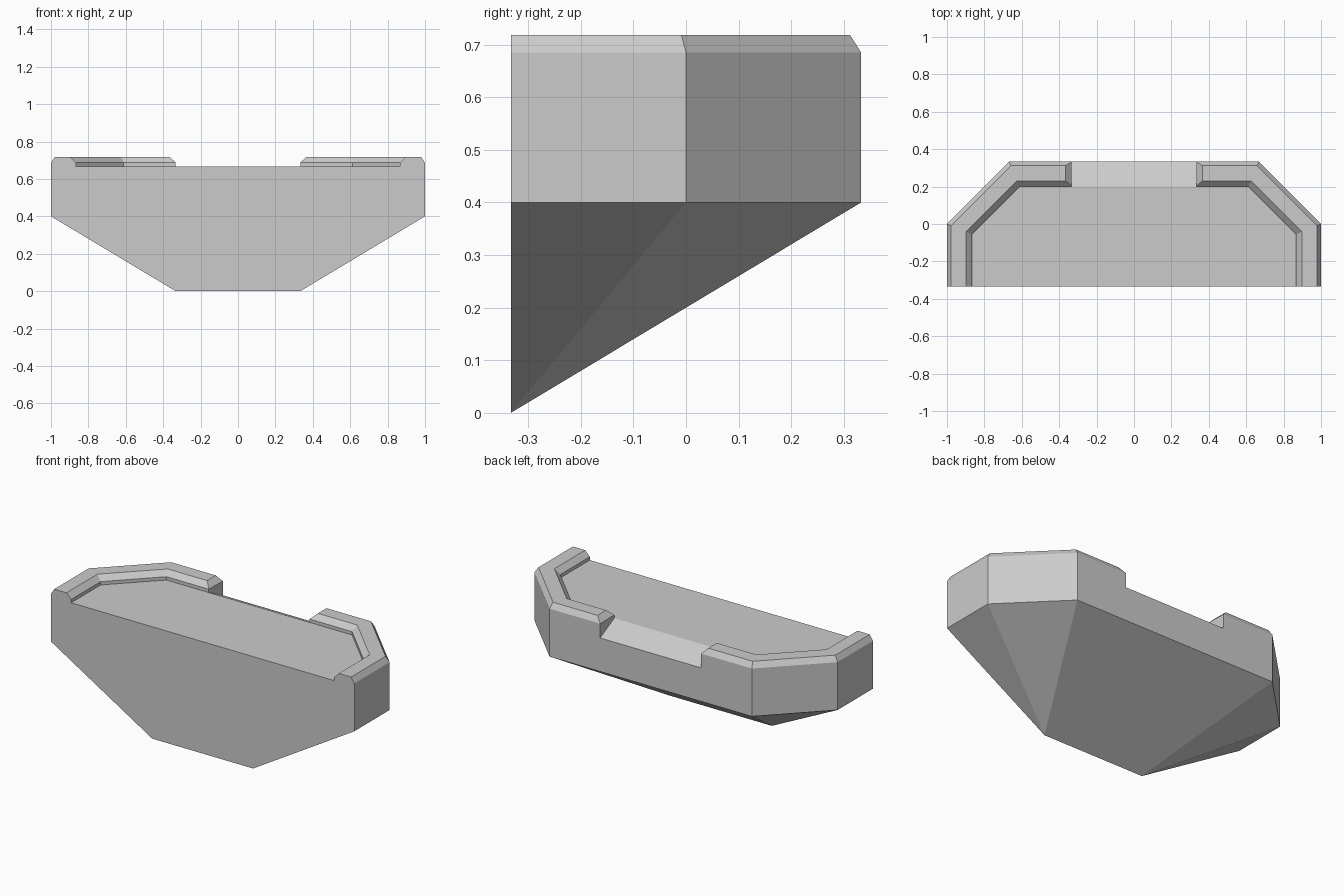
import bpy, bmesh

cube = bpy.data.objects.get("Cube")
if cube:
    bpy.data.objects.remove(cube)

stone = bpy.data.materials.new("grey_stone")
stone.use_nodes = True
GREY = (0.6, 0.6, 0.6, 1)
stone.diffuse_color = GREY
stone.node_tree.nodes["Principled BSDF"].inputs["Base Color"].default_value = GREY

HALF, BACK = 1.0, 0.333      # half width and half depth
GAP, BASE = 0.333, 0.4       # half width of the opening, underside of the wall
FLOOR, SILL = 0.667, 0.6     # floor height, outer edge of the sloped sill
MITRE = 0.414                # tangent of 22.5 degrees
# Rim cross-section: inset from the outer wall, height
PROFILE = [(0, BASE), (0, SILL), (0, 0.685), (0.021, 0.718),
           (0.102, 0.718), (0.133, 0.687), (0.133, FLOOR)]


def station(inset, z):
    """Points along the rim path, from the front end to the opening."""
    bevel = 0.032 if z > 0.7 else 0
    return [(HALF - inset, -BACK, z),
            (HALF - inset, -MITRE * inset, z),
            (HALF - BACK - MITRE * inset, BACK - inset, z),
            (GAP + bevel, BACK - inset, z)]


rings = [station(*p) for p in PROFILE]
faces = []

# Outer wall and bevelled rim, swept along the path
for a, b in zip(rings, rings[1:]):
    for i in range(3):
        faces.append([a[i], a[i + 1], b[i + 1], b[i]])

# Rim end at the opening: upright face and bevel
end = [r[3] for r in rings]
faces += [[end[1], end[2], end[5], end[6]], end[2:6]]

# Floor, sloped sill and the wall beneath it
inner_mid = (0, end[6][1], FLOOR)
sill_mid, base_mid = (0, BACK, SILL), (0, BACK, BASE)
faces.append([(0, -BACK, FLOOR)] + rings[6] + [inner_mid])
faces.append([inner_mid, end[6], end[1], sill_mid])
faces.append([sill_mid, end[1], end[0], base_mid])

# Tapered underside and flat front
tip, tip_mid = (GAP, -BACK, 0), (0, -BACK, 0)
base = rings[0]
faces += [[base[0], base[1], tip], [base[1], base[2], tip],
          [base[2], base[3], base_mid, tip_mid, tip]]
faces.append([tip_mid, tip] + [r[0] for r in rings] + [(0, -BACK, FLOOR)])

# Mirror every face across the centre and weld into one solid
bm = bmesh.new()
for side in (1, -1):
    for face in faces:
        bm.faces.new([bm.verts.new((side * x, y, z)) for x, y, z in face])
bmesh.ops.remove_doubles(bm, verts=bm.verts, dist=0.0005)
seam = [e for e in bm.edges if all(abs(v.co.x) < 0.001 for v in e.verts)]
bmesh.ops.dissolve_edges(bm, edges=seam, use_verts=True)
bmesh.ops.recalc_face_normals(bm, faces=bm.faces)

mesh = bpy.data.meshes.new("balcony")
bm.to_mesh(mesh)
bm.free()
mesh.materials.append(stone)
balcony = bpy.data.objects.new("balcony", mesh)
bpy.context.collection.objects.link(balcony)
